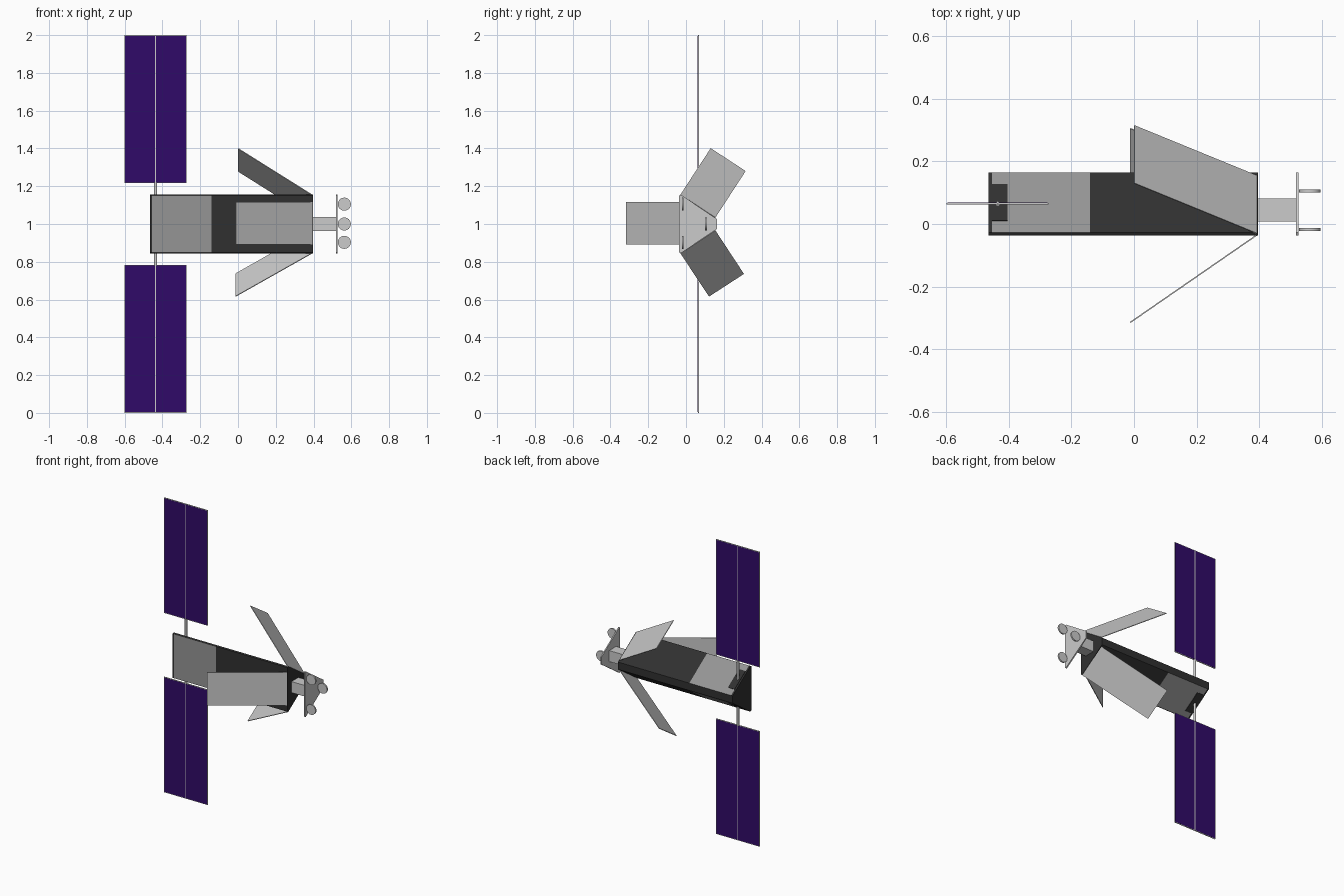
import bpy, bmesh
from math import pi
from mathutils import Vector

if "Cube" in bpy.data.objects:
    bpy.data.objects.remove(bpy.data.objects["Cube"])


def material(name, rgb):
    m = bpy.data.materials.new(name)
    m.diffuse_color = (*rgb, 1)
    m.use_nodes = True
    m.node_tree.nodes["Principled BSDF"].inputs["Base Color"].default_value = m.diffuse_color
    return m


DARK = material("dark_shell", (0.03, 0.03, 0.03))
CELL = material("solar_cell", (0.03, 0.003, 0.14))
GREY = material("light_panel", (0.3, 0.3, 0.3))


def finish(name, bm, *mats):
    bmesh.ops.recalc_face_normals(bm, faces=bm.faces)
    me = bpy.data.meshes.new(name)
    bm.to_mesh(me)
    bm.free()
    ob = bpy.data.objects.new(name, me)
    bpy.context.collection.objects.link(ob)
    for m in mats:
        me.materials.append(m)
    return ob


def box(name, lo, hi, *mats):
    bm = bmesh.new()
    bmesh.ops.create_cube(bm, size=1)
    for v in bm.verts:
        v.co = Vector([l + (c + 0.5) * (h - l) for c, l, h in zip(v.co, lo, hi)])
    return finish(name, bm, *mats)


def cylinder(name, loc, radius, length, axis, segments):
    bpy.ops.mesh.primitive_cylinder_add(vertices=segments, radius=radius, depth=length, location=loc,
                                        rotation=(pi / 2 if axis == "y" else 0, 0, 0))
    ob = bpy.context.object
    ob.name = name
    bpy.ops.object.shade_smooth_by_angle()
    return ob


def plate(name, pts, thickness, *mats):
    bm = bmesh.new()
    bm.faces.new([bm.verts.new(p) for p in pts])
    ob = finish(name, bm, *mats)
    mod = ob.modifiers.new("thickness", "SOLIDIFY")
    mod.thickness = thickness
    mod.offset = 0
    return ob


# Triangular cross-section (y, z) with blunted corners
PROFILE = [(-0.036, 0.85), (-0.036, 1.15), (-0.027, 1.155), (0.165, 1.025),
           (0.165, 0.975), (-0.027, 0.845)]


def prism(name, stations, mats, light_band=None):
    bm = bmesh.new()
    rings = [[bm.verts.new((x, y, z)) for y, z in PROFILE] for x in stations]
    n = len(PROFILE)
    bm.faces.new(rings[0])
    bm.faces.new(rings[-1])
    for k in range(len(rings) - 1):
        for i in range(n):
            j = (i + 1) % n
            f = bm.faces.new((rings[k][i], rings[k][j], rings[k + 1][j], rings[k + 1][i]))
            # The three wide sides carry the pale panels
            if k == light_band and i in (0, 2, 4):
                f.material_index = 1
    return finish(name, bm, *mats)


# Body, neck and end plate
prism("body", (-0.465, -0.454, -0.14, 0.396), (DARK, GREY), 1)
box("neck", (0.394, 0.008, 0.963), (0.521, 0.082, 1.038))
prism("end_plate", (0.519, 0.527), ())

# Upright thruster discs on the end plate
for y, z in ((-0.017, 1.105), (0.106, 1.0), (-0.017, 0.903)):
    cylinder("disc", (0.563, y, z), 0.0345, 0.01, "y", 32)

# Three hinged flaps splayed toward the rear
plate("front_flap", [(0.392, -0.036, 0.892), (0.392, -0.036, 1.116),
                     (-0.012, -0.315, 1.116), (-0.012, -0.315, 0.892)], 0.004)
plate("upper_flap", [(0.392, -0.03, 1.155), (0.392, 0.155, 1.033),
                     (0.001, 0.315, 1.279), (0.001, 0.13, 1.4)], 0.004)
plate("lower_flap", [(0.392, -0.03, 0.845), (0.392, 0.155, 0.967),
                     (-0.012, 0.306, 0.737), (-0.012, 0.121, 0.617)], 0.004)

# Solar wings above and below the body
for side, s in (("upper", 1), ("lower", -1)):
    def zed(d):
        return 1 + s * d

    def span(a, b):
        return sorted((zed(a), zed(b)))

    z0, z1 = span(0.217, 1.0)
    box(side + "_wing_frame", (-0.6, 0.0625, z0), (-0.273, 0.0675, z1))
    z0, z1 = span(0.221, 0.996)
    for x0, x1 in ((-0.597, -0.439), (-0.433, -0.276)):
        box(side + "_solar_cells", (x0, 0.062, z0), (x1, 0.068, z1), CELL)
    cylinder(side + "_wing_rod", (-0.436, 0.065, zed(0.148)), 0.008, 0.144, "z", 16)
    # Dark mounting pad lying on the sloping side
    plate(side + "_rod_pad", [(-0.454, 0.01, zed(0.131)), (-0.405, 0.01, zed(0.131)),
                              (-0.405, 0.127, zed(0.052)), (-0.454, 0.127, zed(0.052))], 0.004, DARK)
